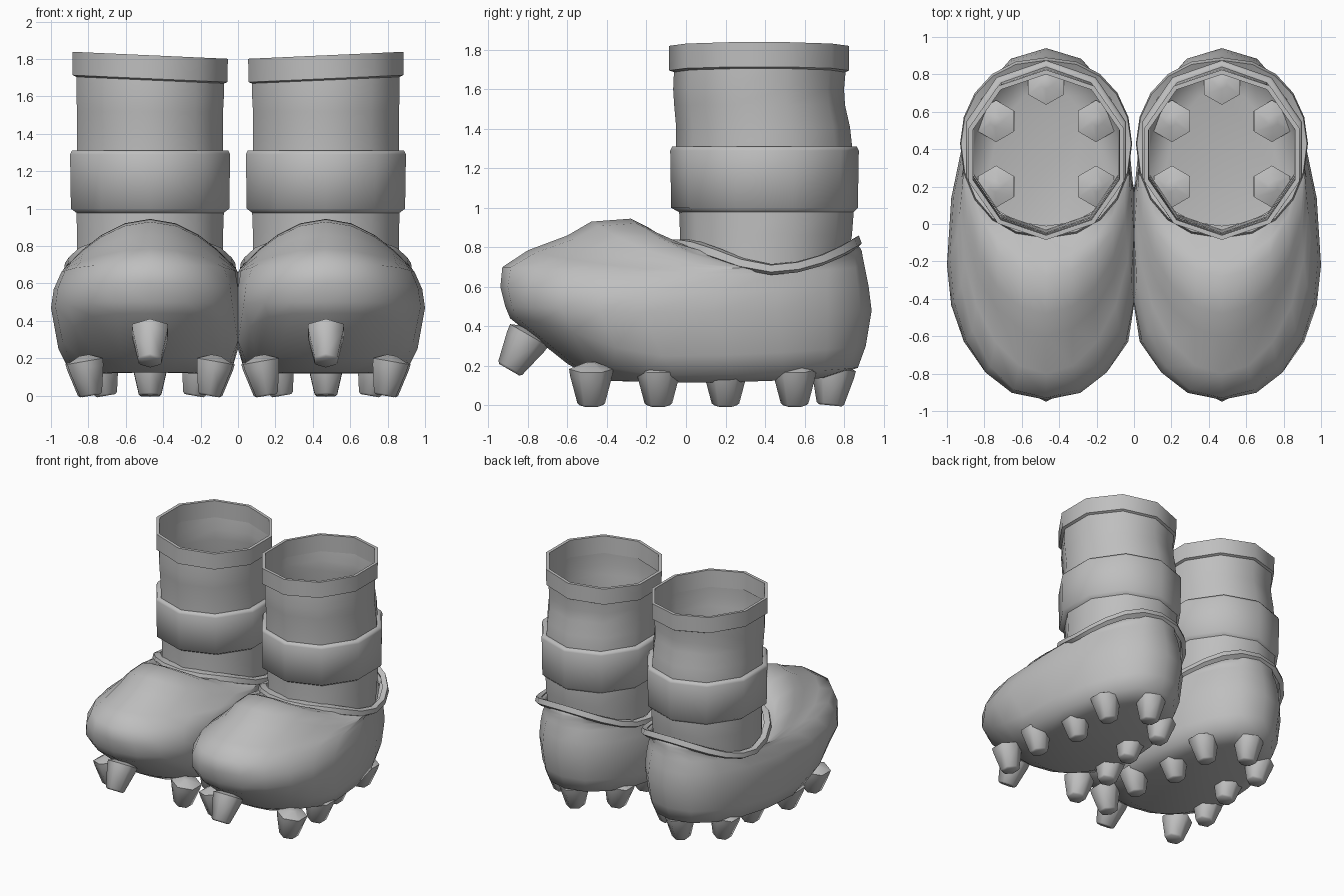
import bpy, bmesh, math
from mathutils import Vector, Matrix

cube = bpy.data.objects.get("Cube")
if cube:
    bpy.data.objects.remove(cube)

CENTER_X = 0.47   # centre line of one boot

grey = bpy.data.materials.new("plain_grey")
grey.use_nodes = True
GREY = (0.52, 0.52, 0.52, 1)
grey.diffuse_color = GREY
grey.node_tree.nodes["Principled BSDF"].inputs["Base Color"].default_value = GREY


def ring(front, side, back, n, broad=False):
    """Closed loop through a front (y, z), side (half width, y, z) and back (y, z) point.
    A broad loop is boxier and holds its front height further round the sides."""
    pts = []
    w, sy, sz = side
    for i in range(n):
        a = 2 * math.pi * i / n
        c, s = math.cos(a), math.sin(a)
        ey, ez = front if c > 0 else back
        rise = c * c
        if broad:
            s = math.copysign(abs(s) ** 0.88, s)
            if c > 0:
                rise *= 3 - 2 * c
        x = max(CENTER_X + w * s, 0)
        pts.append(Vector((x, sy + (ey - sy) * abs(c), sz + (ez - sz) * rise)))
    return pts


def level(front, back, w, z, n=10):
    return ring((front, z), (w, (front + back) / 2, z), (back, z), n)


def tilt(pts, amount):
    """Raise the outer side of a loop and lower the inner side."""
    return [p + Vector((0, 0, amount * (p.x - CENTER_X))) for p in pts]


def loft(bm, rings, cap=False, cap_end=False, closed=False):
    loops = [[bm.verts.new(p) for p in r] for r in rings]
    n = len(loops[0])
    pairs = list(zip(loops, loops[1:]))
    if closed:
        pairs.append((loops[-1], loops[0]))
    for lo, hi in pairs:
        for i in range(n):
            j = (i + 1) % n
            bm.faces.new((lo[i], lo[j], hi[j], hi[i]))
    if cap:
        bm.faces.new(loops[0][::-1])
    if cap_end:
        bm.faces.new(loops[-1])


def finish(bm, name, angle=40):
    bmesh.ops.dissolve_degenerate(bm, dist=0.0005, edges=bm.edges[:])
    bmesh.ops.recalc_face_normals(bm, faces=bm.faces[:])
    me = bpy.data.meshes.new(name)
    bm.to_mesh(me)
    bm.free()
    me.materials.append(grey)
    ob = bpy.data.objects.new(name, me)
    bpy.context.collection.objects.link(ob)
    bpy.ops.object.select_all(action="DESELECT")
    ob.select_set(True)
    bpy.context.view_layer.objects.active = ob
    bpy.ops.object.shade_smooth_by_angle(angle=math.radians(angle))
    mod = ob.modifiers.new("other_boot", "MIRROR")
    mod.use_mirror_merge = False


# Foot: loops from the sole, over the toe, up to the ankle opening
lower_foot = [
    ((-0.45, 0.125), (0.33, 0.0, 0.115), (0.72, 0.14)),
    ((-0.60, 0.21), (0.44, -0.05, 0.15), (0.87, 0.19)),
    ((-0.89, 0.44), (0.49, -0.12, 0.25), (0.91, 0.30)),
    ((-0.915, 0.50), (0.53, -0.22, 0.47), (0.94, 0.48)),
    ((-0.94, 0.60), (0.515, -0.18, 0.57), (0.925, 0.60)),
    ((-0.93, 0.70), (0.475, -0.06, 0.66), (0.905, 0.70)),
]
upper_foot = [
    ((-0.80, 0.785), (0.46, 0.08, 0.68), (0.895, 0.75)),
    ((-0.60, 0.86), (0.45, 0.18, 0.69), (0.89, 0.78)),
    ((-0.48, 0.93), (0.445, 0.25, 0.695), (0.885, 0.79)),
    ((-0.28, 0.945), (0.44, 0.32, 0.70), (0.88, 0.80)),
    ((-0.19, 0.90), (0.435, 0.37, 0.70), (0.87, 0.81)),
]
opening = ((-0.07, 0.81), (0.43, 0.42, 0.69), (0.86, 0.82))
bm = bmesh.new()
loft(bm, [ring(*r, 20, True) for r in lower_foot] + [ring(*r, 20) for r in upper_foot]
     + [ring(*opening, 20, True)], cap=True)
finish(bm, "foot", 60)

# Rolled lip around the ankle opening
lip = [
    ((-0.05, 0.78), (0.435, 0.43, 0.66), (0.86, 0.79)),
    ((-0.08, 0.80), (0.46, 0.43, 0.675), (0.89, 0.82)),
    ((-0.065, 0.84), (0.455, 0.43, 0.71), (0.875, 0.86)),
    ((-0.01, 0.84), (0.415, 0.43, 0.715), (0.84, 0.84)),
]
bm = bmesh.new()
loft(bm, [ring(*r, 20, True) for r in lip], closed=True)
finish(bm, "ankle_lip", 65)

# Shaft: a ten-sided tube with a slight wave at the back
shaft = [(-0.03, 0.81, 0.41, 0.70), (-0.03, 0.84, 0.41, 0.86), (-0.035, 0.85, 0.415, 0.99),
         (-0.05, 0.84, 0.41, 1.32), (-0.05, 0.83, 0.41, 1.41), (-0.06, 0.805, 0.41, 1.52),
         (-0.065, 0.80, 0.415, 1.6), (-0.06, 0.81, 0.415, 1.71)]
bm = bmesh.new()
loft(bm, [level(*r) for r in shaft])
finish(bm, "shaft")

# Wide band around the lower shaft
band = [(-0.03, 0.845, 0.41, 0.975), (-0.075, 0.87, 0.445, 1.0), (-0.08, 0.875, 0.45, 1.29),
        (-0.07, 0.865, 0.44, 1.31), (-0.045, 0.84, 0.405, 1.31)]
bm = bmesh.new()
loft(bm, [level(*r) for r in band])
finish(bm, "shaft_band", 65)

# Cuff at the top, rising to the outside
cuff = [(-0.055, 0.805, 0.41, 1.685), (-0.085, 0.825, 0.435, 1.695),
        (-0.085, 0.825, 0.437, 1.82), (-0.06, 0.80, 0.412, 1.82)]
bm = bmesh.new()
loft(bm, [tilt(level(*r), 0.045) for r in cuff], closed=True)
finish(bm, "cuff")


# Studs: tapered six-sided pegs with a low peaked top
def stud(bm, tip, base, yaw):
    tip, base = Vector(tip), Vector(base)
    axis = base - tip
    turn = axis.to_track_quat("Z", "Y").to_matrix().to_4x4()
    place = Matrix.Translation(tip) @ turn @ Matrix.Rotation(yaw, 4, "Z")
    rings = []
    for t, r in ((0, 0.058), (0.05, 0.07), (0.75, 0.107), (0.92, 0.112), (1.08, 0.03)):
        rings.append([place @ Vector((r * math.cos(k * math.pi / 3), r * math.sin(k * math.pi / 3),
                                      t * axis.length)) for k in range(6)])
    loft(bm, rings, cap=True, cap_end=True)


bm = bmesh.new()
for y, spread in ((-0.48, 0.34), (-0.14, 0.35), (0.2, 0.26), (0.55, 0.26)):
    for s in (-1, 1):
        stud(bm, (CENTER_X + s * (spread - 0.025), y, 0), (CENTER_X + s * (spread + 0.01), y, 0.2), 0)
stud(bm, (CENTER_X, 0.73, 0), (CENTER_X, 0.75, 0.2), math.pi / 2)
stud(bm, (CENTER_X, -0.895, 0.18), (CENTER_X, -0.785, 0.37), math.pi / 2)
finish(bm, "sole_studs", 65)
